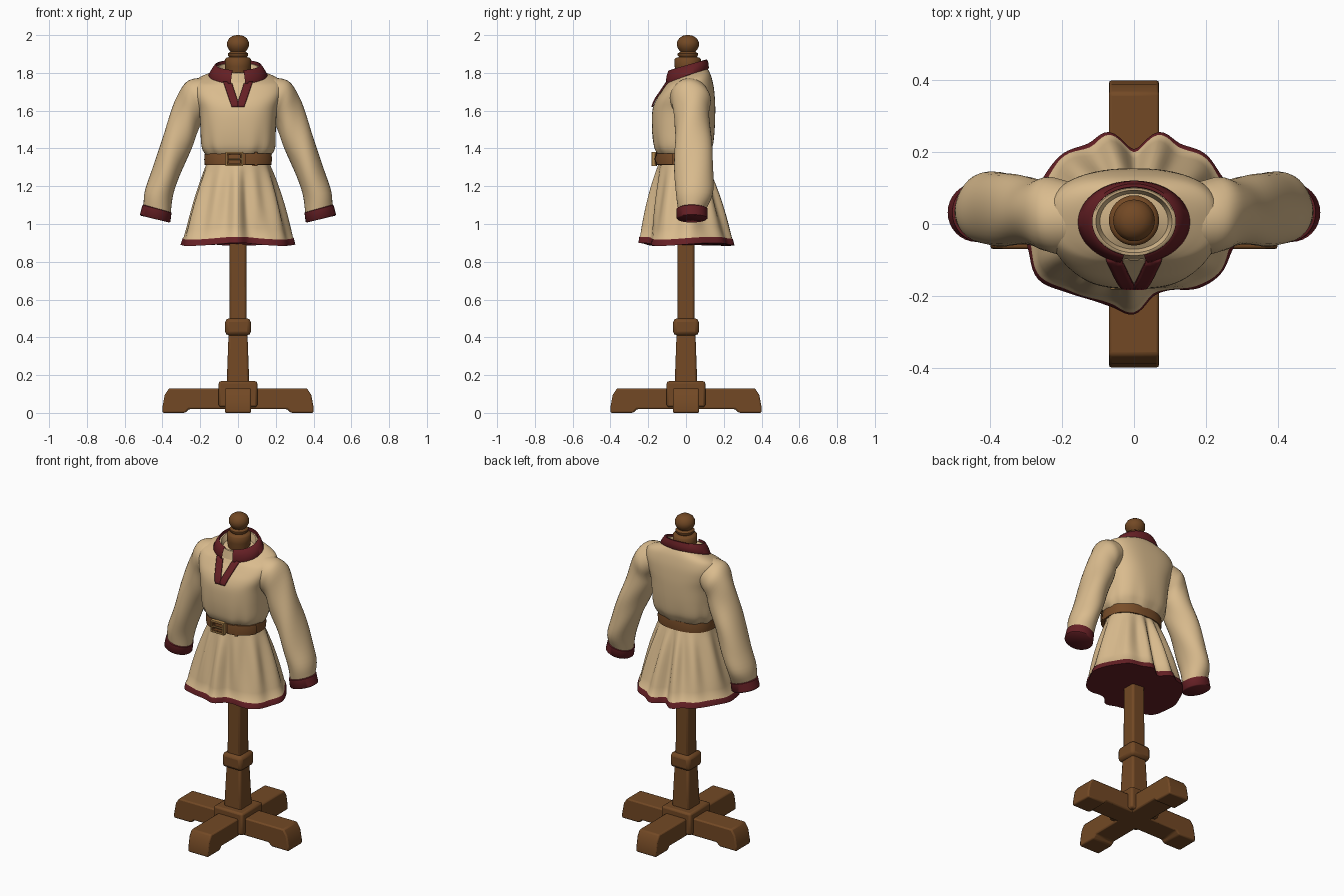
import bpy, bmesh, math
from mathutils import Vector
from mathutils.bvhtree import BVHTree

if "Cube" in bpy.data.objects:
    bpy.data.objects.remove(bpy.data.objects["Cube"])


def mat(name, col):
    m = bpy.data.materials.new(name)
    m.diffuse_color = (*col, 1)
    m.use_nodes = True
    m.node_tree.nodes["Principled BSDF"].inputs["Base Color"].default_value = m.diffuse_color
    return m


LINEN = mat("linen", (0.70, 0.50, 0.27))
RED = mat("red trim", (0.13, 0.014, 0.018))
WOOD = mat("wood", (0.17, 0.066, 0.018))
LEATHER = mat("leather", (0.19, 0.075, 0.022))
BRASS = mat("brass", (0.45, 0.25, 0.08))


def finish(name, bm, mats, angle=40, bevel=0, subsurf=0):
    bmesh.ops.recalc_face_normals(bm, faces=bm.faces)
    me = bpy.data.meshes.new(name)
    bm.to_mesh(me)
    bm.free()
    ob = bpy.data.objects.new(name, me)
    bpy.context.collection.objects.link(ob)
    for m in mats:
        me.materials.append(m)
    if bevel:
        b = ob.modifiers.new("bevel", 'BEVEL')
        b.width, b.segments = bevel, 2
    if subsurf:
        ob.modifiers.new("smooth", 'SUBSURF').levels = subsurf
        ob.modifiers["smooth"].render_levels = subsurf
    bpy.ops.object.select_all(action='DESELECT')
    ob.select_set(True)
    bpy.context.view_layer.objects.active = ob
    bpy.ops.object.shade_smooth_by_angle(angle=math.radians(angle))
    return ob


def loft(rings, closed=True, cap0=False, cap1=False):
    bm = bmesh.new()
    vs = [[bm.verts.new(p) for p in r] for r in rings]
    n = len(vs[0])
    for a, b in zip(vs, vs[1:]):
        for i in range(n if closed else n - 1):
            j = (i + 1) % n
            bm.faces.new((a[i], a[j], b[j], b[i]))
    if cap0:
        bm.faces.new(vs[0])
    if cap1:
        bm.faces.new(vs[-1])
    return bm


def oval(hw, yf, yb, z, n=2.0, tilt=0.0, a0=0, a1=360, count=64, wave=0):
    """Rounded-box cross-section between front yf and back yb, tilted in y."""
    pts, full = [], abs(a1 - a0) >= 360
    for i in range(count):
        t = math.radians(a0 + (a1 - a0) * i / (count if full else count - 1))
        c, s = math.cos(t), math.sin(t)
        k = 1 + wave * (math.sin(9 * t + 1) + 0.6 * math.sin(14 * t))
        x = hw * math.copysign(abs(c) ** (2 / n), c) * k
        y = (yb + yf) / 2 + (yb - yf) / 2 * math.copysign(abs(s) ** (2 / n), s) * k
        pts.append(Vector((x, y, z + tilt * y)))
    return pts


def spline(rows, steps):
    """Catmull-Rom resampling of rows of numbers."""
    out = []
    for i in range(len(rows) - 1):
        p = [rows[max(0, min(len(rows) - 1, i + k))] for k in (-1, 0, 1, 2)]
        for s in range(steps):
            t = s / steps
            out.append([b + 0.5 * t * (c - a + t * (2 * a - 5 * b + 4 * c - d + t * (3 * (b - c) + d - a)))
                        for a, b, c, d in zip(*p)])
    return out + [list(rows[-1])]


def block(name, h0, h1, z0, z1, bevel):
    sq = lambda h, z: [Vector((x * h, y * h, z)) for x, y in ((-1, -1), (1, -1), (1, 1), (-1, 1))]
    finish(name, loft([sq(h0, z0), sq(h1, z1)], True, True, True), [WOOD], bevel=bevel)


# Wooden stand: crossed feet, hub, post and collar
FOOT = [(.4, 0), (.4, .03), (.388, .095), (.365, .13)]
half = [(.26, .02), (.28, 0)] + FOOT
outline = half + [(-x, z) for x, z in reversed(half)]
for name, turn in (("foot_beam_x", False), ("foot_beam_y", True)):
    sides = [[Vector((w, x, z)) if turn else Vector((x, w, z)) for x, z in outline] for w in (-.07, .07)]
    finish(name, loft(sides, True, True, True), [WOOD], bevel=.008)
block("hub", .102, .102, .03, .168, .012)
block("lower_post", .06, .05, .15, .42, .012)
block("post_collar", .068, .068, .41, .5, .02)
block("upper_post", .046, .042, .48, 1.3, .012)

# Turned finial
prof = [(.05, 1.72), (.07, 1.835), (.07, 1.872), (.062, 1.88), (.046, 1.884), (.054, 1.893), (.054, 1.903),
        (.04, 1.912), (.05, 1.925), (.058, 1.942), (.058, 1.962), (.047, 1.983), (.028, 1.996), (.008, 2.0)]
finish("finial", loft([oval(r, .01 - r, .01 + r, z, count=32) for r, z in prof], True, True, True), [WOOD], 50)

# Tunic body: z, half width, front, back, squareness, tilt, wrinkle
body = [(1.30, .160, -.13, .098, 2.3, 0, 0), (1.35, .165, -.14, .108, 2.3, 0, .015),
        (1.39, .188, -.163, .128, 2.4, 0, .018), (1.43, .197, -.174, .143, 2.5, 0, .01),
        (1.51, .200, -.181, .152, 2.6, 0, .003), (1.60, .207, -.178, .155, 2.7, 0, 0),
        (1.66, .225, -.160, .153, 2.8, .03, 0), (1.71, .238, -.133, .147, 2.8, .1, 0),
        (1.75, .230, -.112, .135, 2.6, .2, 0), (1.772, .19, -.105, .122, 2.3, .3, 0),
        (1.785, .148, -.100, .112, 2.0, .35, 0)]
bm = loft([oval(hw, yf, yb, z, n, tl, wave=w) for z, hw, yf, yb, n, tl, w in spline(body, 4)], True, True)
tree = BVHTree.FromBMesh(bm)
finish("tunic_body", bm, [LINEN], 60)

# Collar band, open at the front, and its lining
G = 14
collar = [(.150, -.108, .116, 1.776, .35), (.156, -.111, .121, 1.786, .34), (.140, -.106, .119, 1.815, .31),
          (.124, -.097, .112, 1.838, .29), (.116, -.089, .103, 1.840, .29), (.118, -.086, .1, 1.80, .3)]
finish("collar", loft([oval(h, f, b, z, 2, t, -90 + G, 270 - G) for h, f, b, z, t in collar], False), [RED], 60)
lining = [(.145, -.099, .11, 1.78, .33), (.114, -.088, .1, 1.825, .29), (.106, -.08, .094, 1.825, .29),
          (.095, -.07, .085, 1.79, .2), (.06, -.04, .06, 1.80, .1)]
finish("neck_lining", loft([oval(h, f, b, z, 2, t) for h, f, b, z, t in lining]), [LINEN], 60)


# V-shaped neck placket laid on the chest
def on_chest(x, z, off=.006):
    hit = tree.ray_cast(Vector((x, -1, z)), Vector((0, 1, 0)))[0]
    return Vector((x, (hit.y if hit else -.1) - off, z))


rows = []
for i in range(13):
    t = i / 12
    z = 1.752 - .132 * t
    inner = max(0.0, .034 * (1 - t / .8))
    outer = .078 - .045 * t
    rows.append([(inner + (outer - inner) * k / 4, z) for k in range(5)])
for side, name in ((-1, "placket_left"), (1, "placket_right")):
    ob = finish(name, loft([[on_chest(side * x, z) for x, z in r] for r in rows], False), [RED], 60)
    s = ob.modifiers.new("thickness", 'SOLIDIFY')
    s.thickness, s.offset = .008, 0

# Skirt: waist oval blending into a folded hem, radii every 15 degrees from +x
HEM = [.30, .288, .275, .275, .255, .262, .205, .262, .255, .275, .28, .285,
       .30, .30, .305, .265, .24, .236, .248, .205, .208, .25, .275, .28]
wrapped = [[r] for r in HEM[-2:] + HEM + HEM[:3]]
hem = [v[0] for v in spline(wrapped, 5)][10:10 + 120]
waist = lambda t: 1 / math.hypot(math.cos(t) / .162, math.sin(t) / (.105 if math.sin(t) > 0 else .14))
levels = [1.34, 1.31, 1.27, 1.22, 1.16, 1.10, 1.04, .98, .93, .925, .892]
rings = []
for z in levels:
    t = max(0, (1.33 - z) / .44)
    ring = []
    for i, r in enumerate(hem):
        a = math.tau * i / 120
        flute = .010 * math.sin(math.pi * min(t, 1)) * math.sin(11 * a + .5)
        rad = waist(a) * (1 - t ** .88) + r * t ** .88 + flute + (.004 if z < .928 else 0)
        ring.append(Vector((rad * math.cos(a), rad * math.sin(a), z + .008 * t * math.sin(3 * a))))
    rings.append(ring)
bm = loft(rings, True, False, True)
bm.faces.ensure_lookup_table()
for k, f in enumerate(bm.faces):
    f.material_index = 1 if k >= 120 * (len(levels) - 3) + 120 else 0
finish("skirt", bm, [LINEN, RED], 60)

# Sleeves: outer x, z, inner x, z, front y, back y
sleeve = [(.15, 1.775, .15, 1.61, -.07, .11), (.235, 1.768, .185, 1.57, -.085, .125),
          (.286, 1.742, .198, 1.54, -.075, .13), (.325, 1.67, .208, 1.50, -.062, .125),
          (.365, 1.56, .232, 1.43, -.06, .128), (.41, 1.43, .272, 1.345, -.06, .14),
          (.457, 1.28, .312, 1.245, -.06, .147), (.494, 1.17, .345, 1.145, -.054, .14),
          (.500, 1.10, .356, 1.06, -.042, .108)]
cuff = [(.495, 1.105, .362, 1.065, -.035, .1), (.506, 1.1, .352, 1.06, -.05, .114),
        (.519, 1.05, .358, 1.012, -.05, .114), (.514, 1.044, .364, 1.008, -.045, .108)]


def tube(sections, side, wrinkle=0):
    out = []
    for k, (ox, oz, ix, iz, yf, yb) in enumerate(sections):
        ring = []
        for i in range(32):
            a = math.tau * i / 32
            w = 1 + wrinkle * math.sin(3 * a + k * .55) * math.sin(math.pi * k / (len(sections) - 1))
            c, s = math.cos(a) * w, math.sin(a) * w
            ring.append(Vector((side * ((ox + ix) / 2 + (ox - ix) / 2 * c), (yf + yb) / 2 + (yb - yf) / 2 * s,
                                (oz + iz) / 2 + (oz - iz) / 2 * c)))
        out.append(ring)
    return out


for side, label in ((-1, "left"), (1, "right")):
    finish("sleeve_" + label, loft(tube(spline(sleeve, 4), side, .035), True, True, True), [LINEN], 60)
    finish("cuff_" + label, loft(tube(cuff, side), True, True, True), [RED], 50)


# Belt, overlapping tail, keeper and buckle
def band(name, grow, z0, z1, a0, a1, count):
    full = a1 - a0 >= 360
    path = [(-.012, z0), (grow, z0), (grow + .003, (z0 + z1) / 2), (grow, z1), (-.012, z1)]
    rs = [oval(.176 + g, -.156 - g, .118 + g, z, 2.3, 0, a0, a1, count) for g, z in path]
    finish(name, loft(rs + rs[:1], full), [LEATHER], 40)


band("belt", 0, 1.312, 1.372, 0, 360, 64)
band("belt_tail", .009, 1.314, 1.374, -80, -18, 24)
band("belt_keeper", .014, 1.308, 1.38, -66, -60, 4)
cx, cz = -.02, 1.344


def frame(name, hw, hh, wid, y0, y1, m):
    sq = lambda w, h, y: [Vector((cx + a * w, y, cz + b * h)) for a, b in ((-1, -1), (1, -1), (1, 1), (-1, 1))]
    rs = [sq(hw, hh, y0), sq(hw, hh, y1), sq(hw - wid, hh - wid, y1), sq(hw - wid, hh - wid, y0)]
    finish(name, loft(rs + rs[:1]), [m], 30, .002)


frame("buckle_frame", .047, .038, .009, -.16, -.182, BRASS)
frame("buckle_inner", .038, .029, .008, -.155, -.177, LEATHER)
bm = bmesh.new()
bmesh.ops.create_cube(bm, size=1)
for v in bm.verts:
    v.co = Vector((cx + .005 + v.co.x * .07, -.178 + v.co.y * .01, cz + v.co.z * .008))
finish("buckle_prong", bm, [BRASS], 30, .002)
